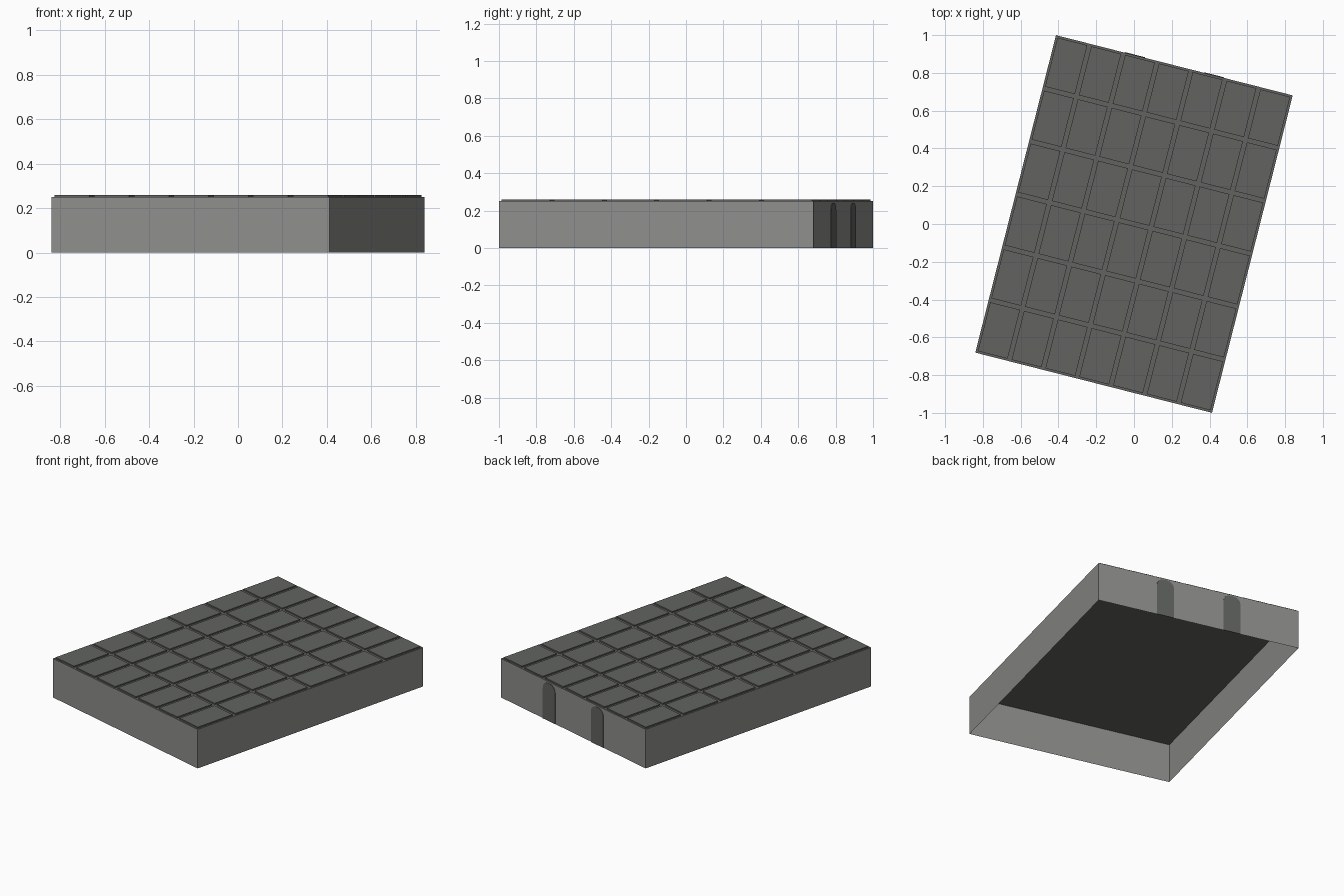
import bpy, bmesh, math
from mathutils import Matrix

if "Cube" in bpy.data.objects:
    bpy.data.objects.remove(bpy.data.objects["Cube"])

HX, HY, H = 0.6465, 0.867, 0.251      # half width, half length, wall height
TOP = 0.259                           # top of roof panels
ROT = Matrix.Rotation(math.radians(-14.27), 4, 'Z')


def material(name, colour):
    m = bpy.data.materials.new(name)
    m.diffuse_color = (*colour, 1)
    m.use_nodes = True
    m.node_tree.nodes["Principled BSDF"].inputs["Base Color"].default_value = m.diffuse_color
    return m


wall_mat = material("wall grey", (0.270, 0.276, 0.265))
roof_mat = material("roof grey", (0.122, 0.127, 0.117))


def finish(name, bm, *mats):
    bm.transform(ROT)
    me = bpy.data.meshes.new(name)
    bm.to_mesh(me)
    bm.free()
    for m in mats:
        me.materials.append(m)
    ob = bpy.data.objects.new(name, me)
    bpy.context.collection.objects.link(ob)
    return ob


def add_box(bm, x0, x1, y0, y1, z0, z1):
    mat = Matrix.Translation(((x0 + x1) / 2, (y0 + y1) / 2, (z0 + z1) / 2)) \
        @ Matrix.Diagonal((x1 - x0, y1 - y0, z1 - z0, 1))
    bmesh.ops.create_cube(bm, size=1, matrix=mat)


# Hollow shell: thin walls with a flat roof, open underneath
bm = bmesh.new()
add_box(bm, -HX, HX, -HY, HY, 0, H)
bm.normal_update()
bmesh.ops.delete(bm, geom=[f for f in bm.faces if f.normal.z < -0.5], context='FACES_ONLY')
for f in bm.faces:
    f.material_index = 1 if f.normal.z > 0.5 else 0
finish("building_shell", bm, wall_mat, roof_mat)

# Raised roof panels, 7 across and 6 along
bm = bmesh.new()
NX, NY, GAP = 7, 6, 0.011
px, py = 2 * HX / NX, 2 * HY / NY
for i in range(NX):
    for j in range(NY):
        x, y = -HX + i * px, -HY + j * py
        add_box(bm, x + GAP, x + px - GAP, y + GAP, y + py - GAP, H, TOP)
bm.normal_update()
bmesh.ops.delete(bm, geom=[f for f in bm.faces if f.normal.z < -0.5], context='FACES_ONLY')
finish("roof_panels", bm, roof_mat)

# Two round-topped doors on the back wall
W, DH, R = 0.055, 0.242, 0.045
for name, cx in (("door_left", -0.2155), ("door_right", 0.2155)):
    pts = [(-W, 0.0), (W, 0.0)]
    for side, start in ((1, 0), (-1, 90)):
        for k in range(5):
            a = math.radians(start + 22.5 * k)
            pts.append((side * (W - R) + R * math.cos(a), DH - R + R * math.sin(a)))
    bm = bmesh.new()
    face = bm.faces.new([bm.verts.new((cx + x, HY, z)) for x, z in pts])
    ext = bmesh.ops.extrude_face_region(bm, geom=[face])
    for v in ext["geom"]:
        if isinstance(v, bmesh.types.BMVert):
            v.co.y += 0.003
    bmesh.ops.recalc_face_normals(bm, faces=bm.faces)
    finish(name, bm, roof_mat)
